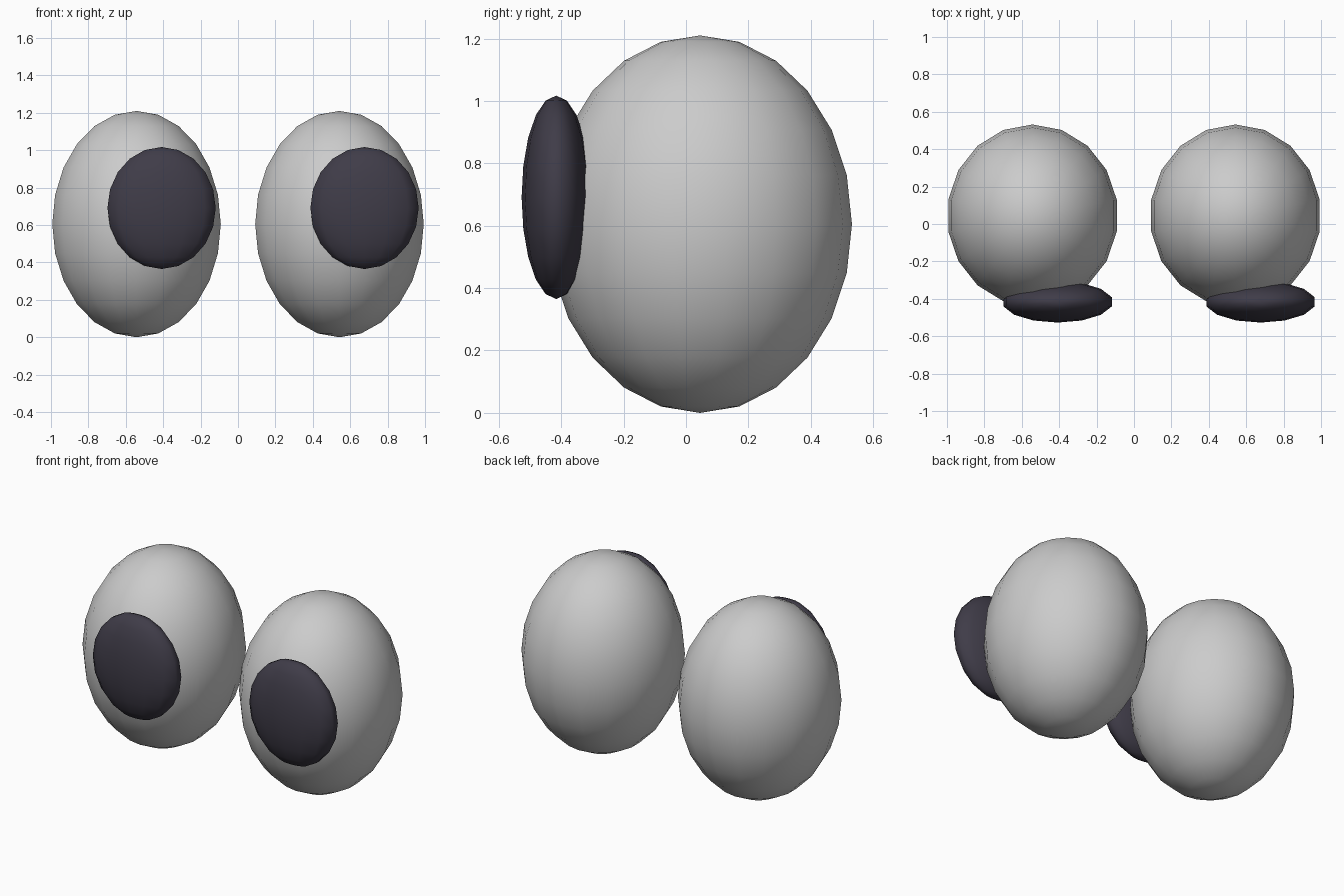
import bpy

if "Cube" in bpy.data.objects:
    bpy.data.objects.remove(bpy.data.objects["Cube"])

dark = bpy.data.materials.new("pupil_dark")
dark.diffuse_color = (0.05, 0.045, 0.065, 1)
dark.use_nodes = True
dark.node_tree.nodes["Principled BSDF"].inputs["Base Color"].default_value = dark.diffuse_color


def ellipsoid(name, segments, rings, center, radii, material=None):
    bpy.ops.mesh.primitive_uv_sphere_add(segments=segments, ring_count=rings, radius=1, location=center)
    ob = bpy.context.object
    ob.name = name
    ob.scale = radii
    bpy.ops.object.transform_apply(location=False, rotation=False, scale=True)
    bpy.ops.object.shade_smooth()
    if material:
        ob.data.materials.append(material)
    return ob


# Two identical eyes, both looking the same way (copied, not mirrored)
for side, x in (("left", -0.5425), ("right", 0.5425)):
    ellipsoid(side + "_eyeball", 18, 12, (x, 0.045, 0.605), (0.4575, 0.487, 0.605))
    ellipsoid(side + "_pupil", 14, 10, (x + 0.134, -0.416, 0.691), (0.297, 0.111, 0.326), dark)
